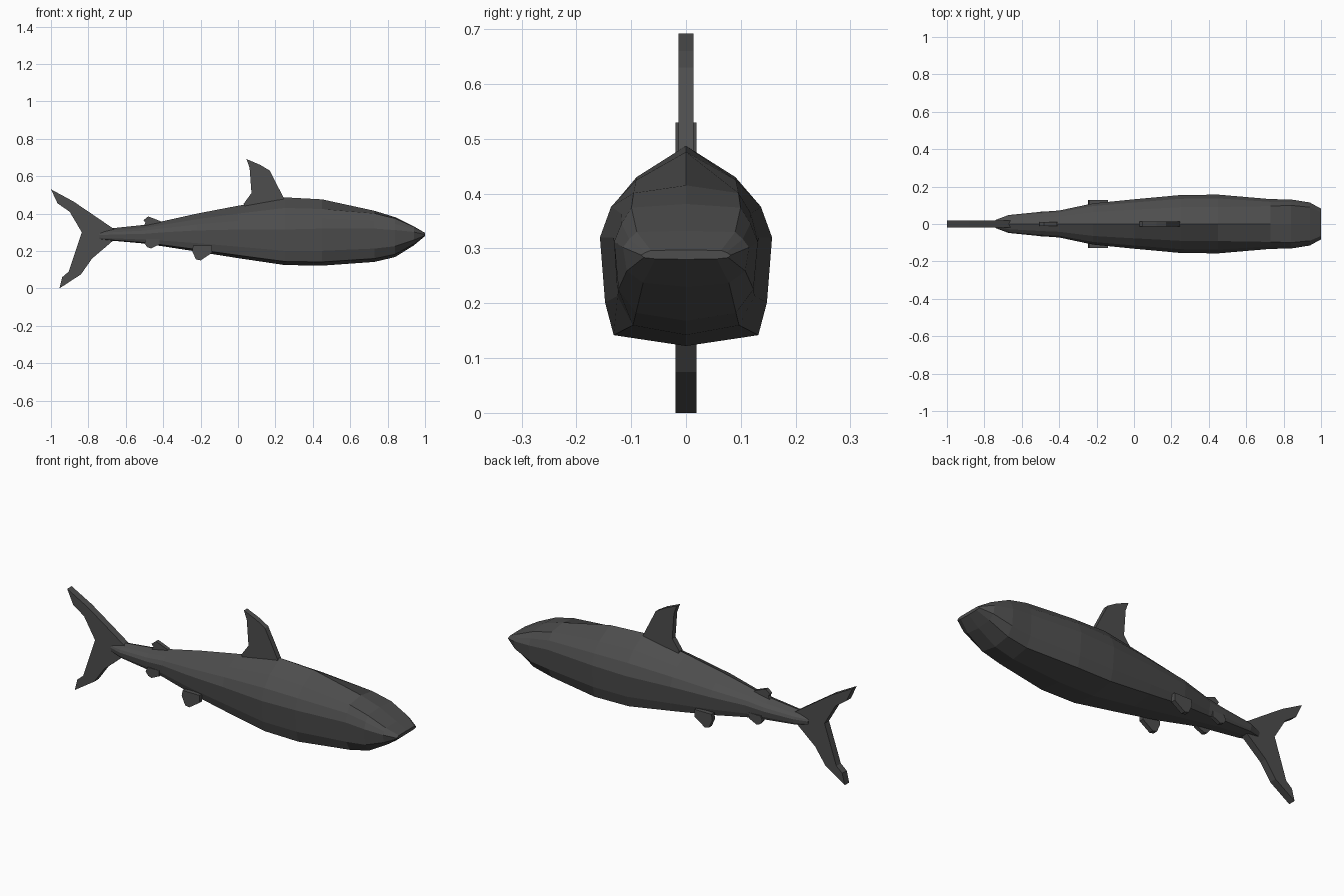
import bpy
import bmesh

skin = bpy.data.materials.new("charcoal grey")
skin.diffuse_color = (0.075, 0.075, 0.075, 1)


def finish(bm, name):
    bmesh.ops.recalc_face_normals(bm, faces=bm.faces)
    mesh = bpy.data.meshes.new(name)
    bm.to_mesh(mesh)
    bm.free()
    mesh.materials.append(skin)
    obj = bpy.data.objects.new(name, mesh)
    bpy.context.collection.objects.link(obj)
    return obj


def fin(name, outline, half, y=0.0):
    """Flat fin: side outline in x, z extruded across y."""
    bm = bmesh.new()
    face = bm.faces.new([bm.verts.new((x, y - half, z)) for x, z in outline])
    new = bmesh.ops.extrude_face_region(bm, geom=[face])["geom"]
    verts = [v for v in new if isinstance(v, bmesh.types.BMVert)]
    bmesh.ops.translate(bm, verts=verts, vec=(0, 2 * half, 0))
    return finish(bm, name)


# Body stations: x, half width, bottom z, widest z, top z, head blend (0 body, 1 snout)
stations = [
    (-0.74, 0.022, 0.262, 0.285, 0.308, 0),
    (-0.67, 0.048, 0.255, 0.288, 0.322, 0),
    (-0.50, 0.065, 0.240, 0.292, 0.340, 0),
    (-0.40, 0.072, 0.225, 0.300, 0.360, 0),
    (-0.22, 0.110, 0.197, 0.310, 0.400, 0),
    (0.00, 0.132, 0.162, 0.315, 0.442, 0),
    (0.25, 0.155, 0.125, 0.315, 0.487, 0),
    (0.45, 0.157, 0.122, 0.320, 0.476, 0),
    (0.73, 0.133, 0.142, 0.320, 0.415, 0.7),
    (0.84, 0.131, 0.168, 0.312, 0.381, 0.9),
    (0.94, 0.115, 0.230, 0.302, 0.332, 1),
    (1.00, 0.082, 0.280, 0.288, 0.297, 1),
]


def ring(bm, x, w, low, mid, high, head):
    up, down = high - mid, mid - low
    half = [
        ((0.58 + 0.2 * head) * w, mid + (0.67 + 0.26 * head) * up),
        ((0.87 + 0.03 * head) * w, mid + (0.36 + 0.14 * head) * up),
        (w, mid),
        (0.94 * w, mid - 0.6 * down),
        ((0.84 - 0.16 * head) * w, mid - 0.9 * down),
    ]
    points = [(0, high)] + half + [(0, low)] + [(-y, z) for y, z in reversed(half)]
    return [bm.verts.new((x, y, z)) for y, z in points]


# Body lofted through the stations
bm = bmesh.new()
rings = [ring(bm, *s) for s in stations]
for a, b in zip(rings, rings[1:]):
    for i in range(len(a)):
        j = (i + 1) % len(a)
        bm.faces.new((a[i], a[j], b[j], b[i]))
bm.faces.new(rings[0])
bm.faces.new(rings[-1])
finish(bm, "body")

# Forked tail
fin("tail_fin", [(-0.66, 0.315), (-0.74, 0.37), (-0.88, 0.465), (-1.0, 0.53),
                 (-0.965, 0.455), (-0.90, 0.41), (-0.835, 0.30), (-0.905, 0.09),
                 (-0.94, 0.06), (-0.955, 0.0), (-0.84, 0.075), (-0.78, 0.16),
                 (-0.66, 0.262)], 0.019)

# Fins on the back
fin("dorsal_fin", [(0.25, 0.47), (0.24, 0.492), (0.17, 0.63), (0.12, 0.66),
                   (0.045, 0.692), (0.062, 0.645), (0.072, 0.51), (0.03, 0.452),
                   (0.04, 0.43)], 0.014)
fin("rear_dorsal_fin", [(-0.40, 0.34), (-0.415, 0.36), (-0.48, 0.385),
                        (-0.505, 0.365), (-0.495, 0.35), (-0.51, 0.325)], 0.01)

# Paired fins under the body
for side, name in ((-1, "right"), (1, "left")):
    fin(name + "_pelvic_fin", [(-0.24, 0.23), (-0.245, 0.20), (-0.225, 0.155),
                               (-0.20, 0.15), (-0.14, 0.19), (-0.14, 0.23)],
        0.012, side * 0.115)
    fin(name + "_anal_fin", [(-0.49, 0.265), (-0.50, 0.24), (-0.485, 0.22),
                             (-0.465, 0.214), (-0.42, 0.235), (-0.42, 0.265)],
        0.01, side * 0.058)
